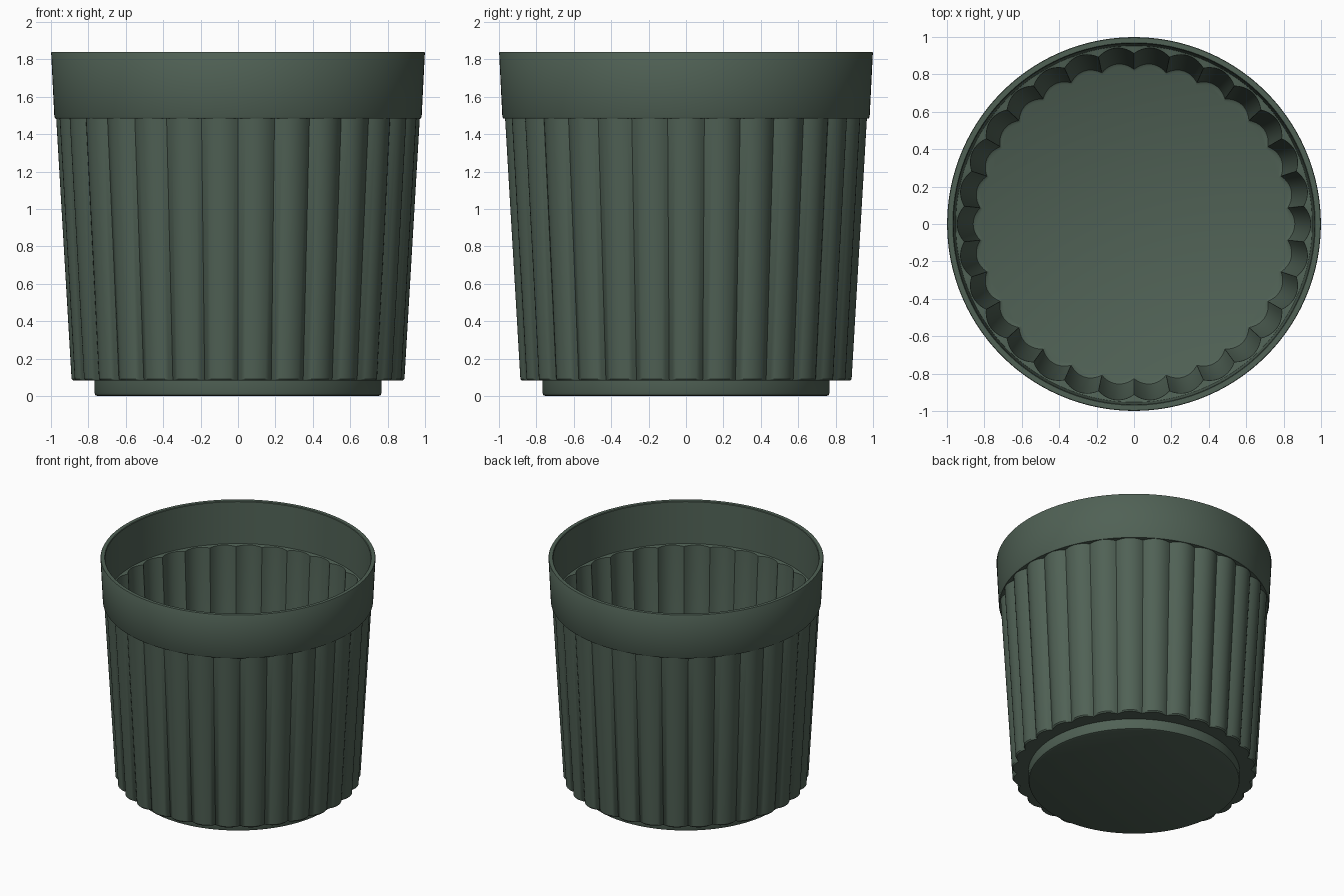
import bpy
import bmesh
from math import cos, sin, pi, radians

if "Cube" in bpy.data.objects:
    bpy.data.objects.remove(bpy.data.objects["Cube"], do_unlink=True)

FLUTES = 30      # lobes around the wall
STEPS = 10       # segments per lobe
DEPTH = 0.033    # how far the grooves cut in

green = bpy.data.materials.new("dark green plastic")
green.use_nodes = True
colour = (0.080, 0.120, 0.091, 1)
green.diffuse_color = colour
green.node_tree.nodes["Principled BSDF"].inputs["Base Color"].default_value = colour


def ring(bm, radius, z, depth):
    """One loop of vertices; each lobe bulges outward between sharp grooves."""
    count = FLUTES * STEPS
    verts = []
    for i in range(count):
        t = 2 * ((i + STEPS / 2) % STEPS) / STEPS - 1
        r = radius - depth * t * t
        a = 2 * pi * i / count
        verts.append(bm.verts.new((r * cos(a), r * sin(a), z)))
    return verts


def loft(name, profile, cap_start=False, cap_end=False):
    """Skin a list of (radius, height, groove depth) rings."""
    bm = bmesh.new()
    rings = [ring(bm, *p) for p in profile]
    for a, b in zip(rings, rings[1:]):
        for i in range(len(a)):
            j = (i + 1) % len(a)
            bm.faces.new((a[i], a[j], b[j], b[i]))
    if cap_start:
        bm.faces.new(rings[0][::-1])
    if cap_end:
        bm.faces.new(rings[-1])
    mesh = bpy.data.meshes.new(name)
    bm.to_mesh(mesh)
    bm.free()
    mesh.materials.append(green)
    obj = bpy.data.objects.new(name, mesh)
    bpy.context.collection.objects.link(obj)
    bpy.ops.object.select_all(action='DESELECT')
    obj.select_set(True)
    bpy.context.view_layer.objects.active = obj
    bpy.ops.object.shade_smooth_by_angle(angle=radians(35))
    return obj


# Round foot with a softened lower edge
loft("foot", [(0.75, 0, 0), (0.763, 0.005, 0), (0.768, 0.02, 0), (0.768, 0.085, 0)],
     cap_start=True)

# Underside and fluted outer wall
loft("outer_wall", [(0.768, 0.083, 0), (0.882, 0.083, DEPTH), (0.89, 0.092, DEPTH),
                    (0.972, 1.485, DEPTH)])

# Plain band around the mouth, with its ledges inside and out
loft("rim", [(0.972, 1.485, DEPTH), (0.977, 1.485, 0), (0.982, 1.495, 0),
             (0.999, 1.835, 0), (0.996, 1.84, 0), (0.969, 1.84, 0),
             (0.965, 1.835, 0), (0.953, 1.505, 0), (0.945, 1.5, DEPTH)])

# Fluted inner wall and floor
loft("inner_wall_and_floor", [(0.945, 1.5, DEPTH), (0.866, 0.14, DEPTH),
                              (0.86, 0.12, DEPTH), (0.845, 0.112, DEPTH)],
     cap_end=True)
